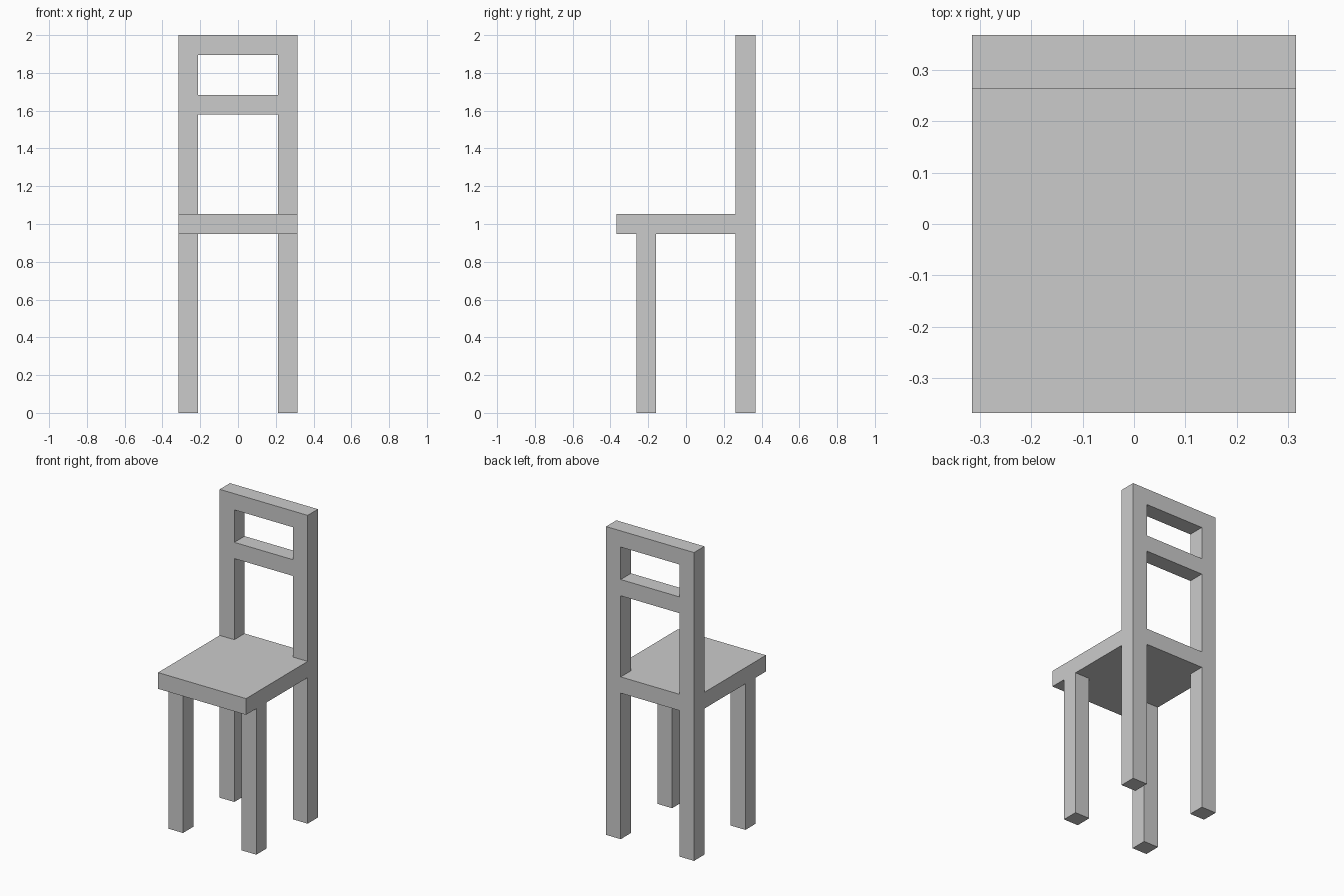
import bpy

if "Cube" in bpy.data.objects:
    bpy.data.objects.remove(bpy.data.objects["Cube"])

U = 2 / 19  # the chair sits on a regular grid, 19 units tall


def box(name, x, y, z):
    """Box from (min, max) ranges given in grid units."""
    bpy.ops.mesh.primitive_cube_add(size=1)
    ob = bpy.context.object
    ob.name = name
    lo, hi = zip(x, y, z)
    size = [(b - a) * U for a, b in zip(lo, hi)]
    mid = [(a + b) / 2 * U for a, b in zip(lo, hi)]
    for v in ob.data.vertices:
        v.co = [c * s + m for c, s, m in zip(v.co, size, mid)]
    return ob


BACK = (2.5, 3.5)  # depth range of the back frame

# Seat, in front of the back posts
box("seat", (-3, 3), (-3.5, 2.5), (9, 10))

# Legs: short front pair under the seat, tall back pair forming the backrest
for side, x in (("left", (-3, -2)), ("right", (2, 3))):
    box(f"front_leg_{side}", x, (-2.5, -1.5), (0, 9))
    box(f"back_post_{side}", x, BACK, (0, 19))

# Cross rails between the back posts
for name, z in (("seat_rail", 9), ("middle_rail", 15), ("top_rail", 18)):
    box(name, (-2, 2), BACK, (z, z + 1))
